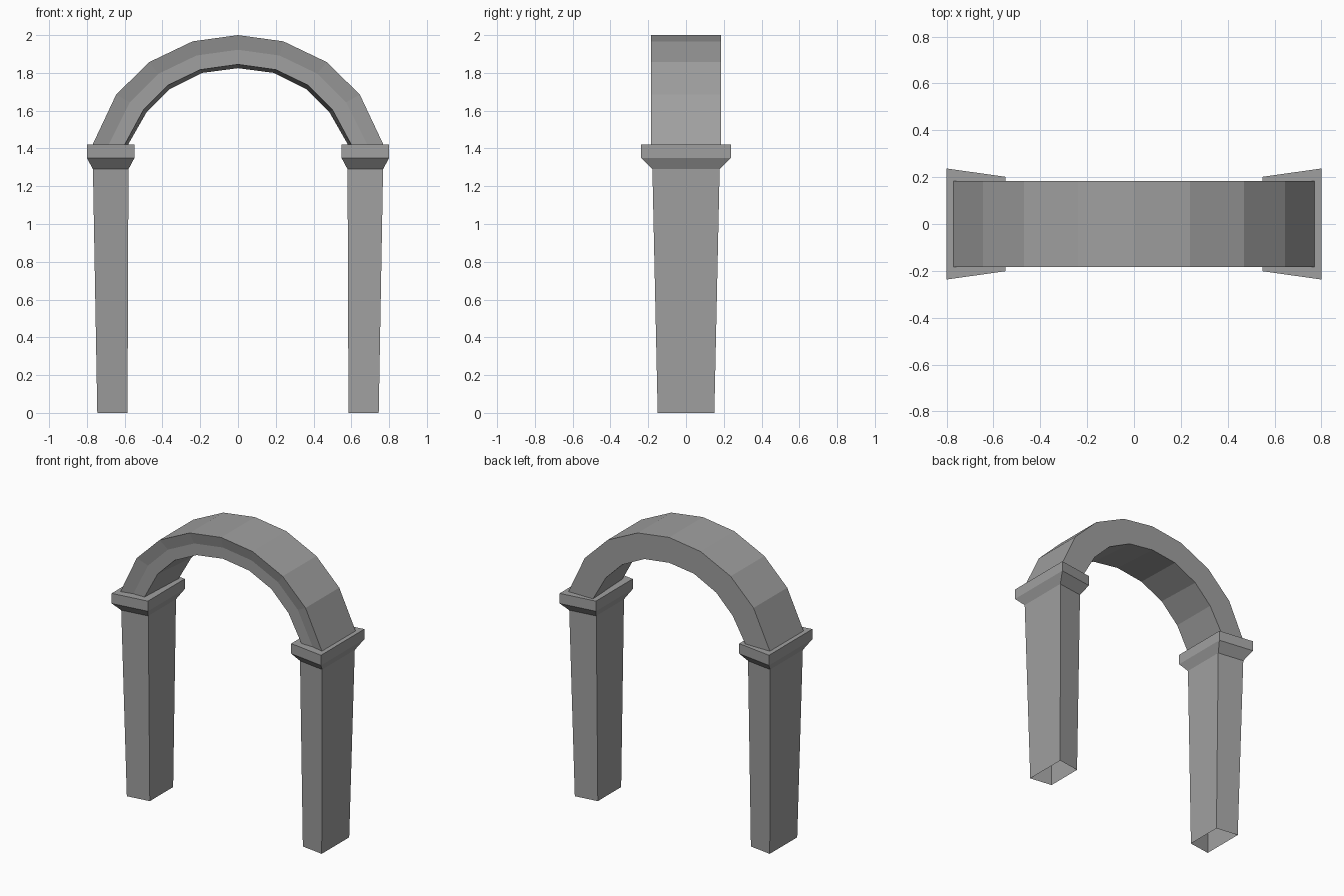
import bpy
import bmesh
from mathutils import Vector

cube = bpy.data.objects.get("Cube")
if cube:
    bpy.data.objects.remove(cube, do_unlink=True)

# Single stone colour
stone = bpy.data.materials.new("grey stone")
stone.use_nodes = True
color = (0.35, 0.35, 0.35, 1.0)
stone.diffuse_color = color
stone.node_tree.nodes["Principled BSDF"].inputs["Base Color"].default_value = color


def loft(name, rings, cap_first=False, cap_last=False):
    """Skin closed rings of points, then mirror the result across x."""
    bm = bmesh.new()
    loops = [[bm.verts.new(p) for p in ring] for ring in rings]
    for low, high in zip(loops, loops[1:]):
        n = len(low)
        for i in range(n):
            j = (i + 1) % n
            bm.faces.new((low[i], low[j], high[j], high[i]))
    if cap_first:
        bm.faces.new(loops[0][::-1])
    if cap_last:
        bm.faces.new(loops[-1])
    bmesh.ops.recalc_face_normals(bm, faces=bm.faces)
    mesh = bpy.data.meshes.new(name)
    bm.to_mesh(mesh)
    bm.free()
    mesh.materials.append(stone)
    obj = bpy.data.objects.new(name, mesh)
    bpy.context.collection.objects.link(obj)
    mirror = obj.modifiers.new("Mirror", "MIRROR")
    mirror.use_axis = (True, False, False)
    return obj


def wedge_ring(inner_x, outer_x, outer_y, z):
    """Four-sided plan, narrower on the side facing the opening."""
    inner_y = outer_y * 0.85
    return [(inner_x, -inner_y, z), (outer_x, -outer_y, z),
            (outer_x, outer_y, z), (inner_x, inner_y, z)]


# Tapered hollow pillars, open at the foot
loft("pillars", [wedge_ring(0.585, 0.745, 0.15, 0),
                 wedge_ring(0.58, 0.768, 0.178, 1.29)])

# Capitals: sloped underside and a straight band
loft("capitals", [wedge_ring(0.58, 0.768, 0.178, 1.29),
                  wedge_ring(0.548, 0.8, 0.237, 1.35),
                  wedge_ring(0.548, 0.8, 0.237, 1.42)], cap_last=True)

# Arch: springing to crown, front face slightly dished, soffit tilted
outer = [(0.77, 1.42), (0.645, 1.685), (0.47, 1.857), (0.24, 1.967), (0, 2)]
inner_front = [(0.60, 1.42), (0.50, 1.605), (0.37, 1.735), (0.20, 1.817), (0, 1.845)]
inner_back = [(0.582, 1.42), (0.485, 1.59), (0.36, 1.715), (0.19, 1.8), (0, 1.825)]
half_depth = 0.184
recess = 0.02


def at_depth(point, y):
    return (point[0], y, point[1])


sections = []
for out, front, back in zip(outer, inner_front, inner_back):
    crease = Vector(out).lerp(Vector(front), 0.5)
    sections.append([at_depth(out, -half_depth),
                     at_depth(crease, recess - half_depth),
                     at_depth(front, recess - half_depth),
                     at_depth(back, half_depth),
                     at_depth(out, half_depth)])
loft("arch", sections, cap_first=True)
